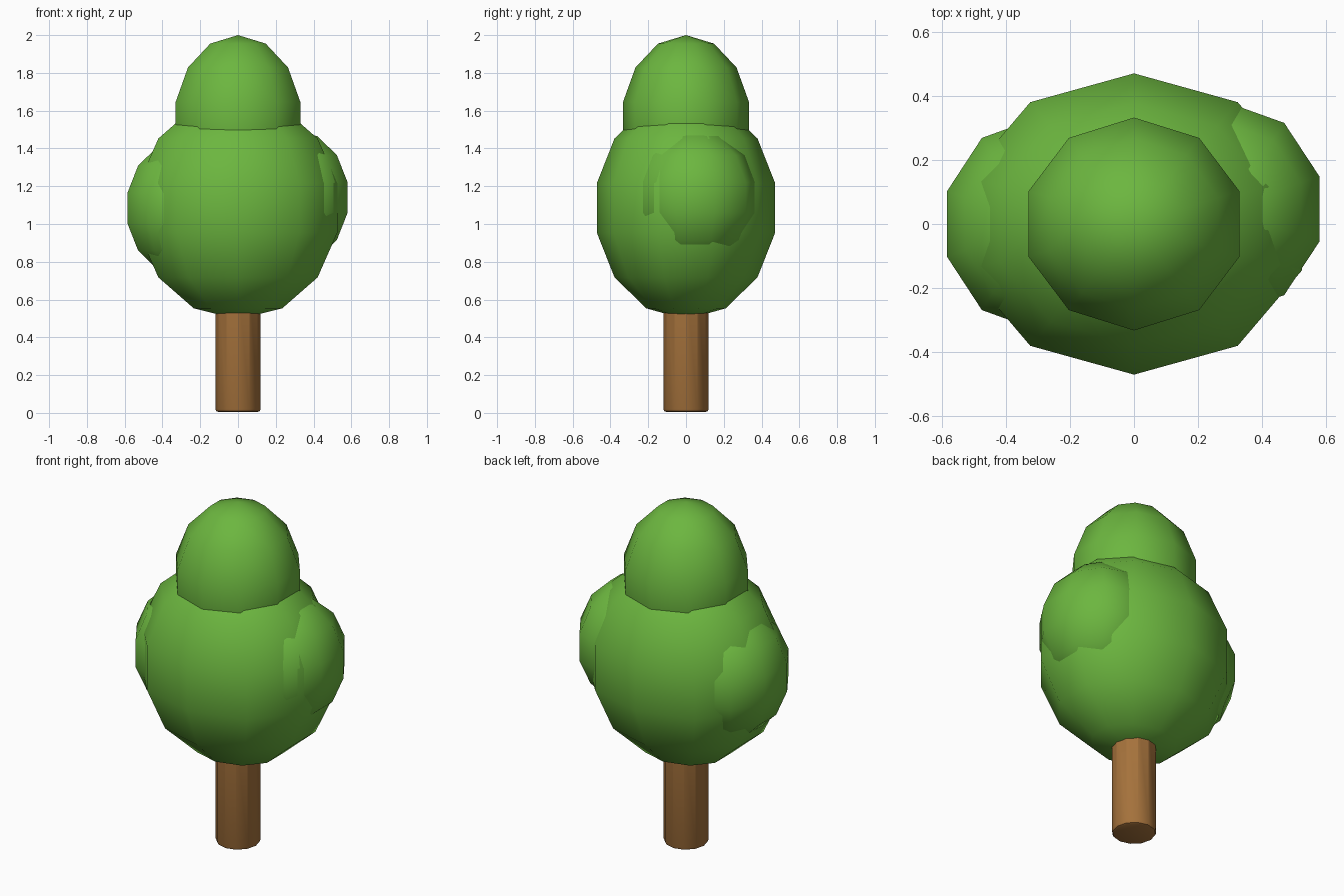
import bpy, bmesh
from mathutils import Matrix, Vector

if "Cube" in bpy.data.objects:
    bpy.data.objects.remove(bpy.data.objects["Cube"])


def material(name, color):
    m = bpy.data.materials.new(name)
    m.diffuse_color = color
    m.use_nodes = True
    m.node_tree.nodes["Principled BSDF"].inputs["Base Color"].default_value = m.diffuse_color
    return m


leaf = material("leaf_green", (0.15, 0.47, 0.05, 1))
bark = material("bark_brown", (0.38, 0.17, 0.045, 1))


def add_object(name, bm, mat):
    me = bpy.data.meshes.new(name)
    bmesh.ops.recalc_face_normals(bm, faces=bm.faces)
    for f in bm.faces:
        f.smooth = True
    bm.to_mesh(me)
    bm.free()
    me.materials.append(mat)
    ob = bpy.data.objects.new(name, me)
    bpy.context.collection.objects.link(ob)
    return ob


def foliage(name, centre, radii):
    # low-poly ellipsoid, 10 segments by 7 rings, vertices on the y axis
    bm = bmesh.new()
    bmesh.ops.create_uvsphere(
        bm, u_segments=10, v_segments=7, radius=1,
        matrix=Matrix.Translation(centre) @ Matrix.Diagonal(Vector((*radii, 1))))
    return add_object(name, bm, leaf)


# Leafy crown: main mass, top tuft and two side tufts
foliage("main_foliage", (0, 0, 1.085), (0.567, 0.484, 0.59))
foliage("top_foliage", (0, 0, 1.545), (0.356, 0.342, 0.455))
foliage("right_foliage", (0.293, 0.047, 1.14), (0.31, 0.342, 0.36))
foliage("left_foliage", (-0.3, 0, 1.084), (0.308, 0.342, 0.36))

# Trunk with a small bevel around its foot
bm = bmesh.new()
bmesh.ops.create_cone(bm, cap_ends=True, segments=12, radius1=0.12, radius2=0.12,
                      depth=0.7, matrix=Matrix.Translation((0, 0, 0.355)))
foot = [e for e in bm.edges if all(v.co.z < 0.01 for v in e.verts)]
bmesh.ops.bevel(bm, geom=foot, offset=0.015, segments=2, profile=0.5, affect='EDGES')
trunk = add_object("trunk", bm, bark)
bpy.context.view_layer.objects.active = trunk
trunk.select_set(True)
bpy.ops.object.shade_smooth_by_angle(angle=0.5)
